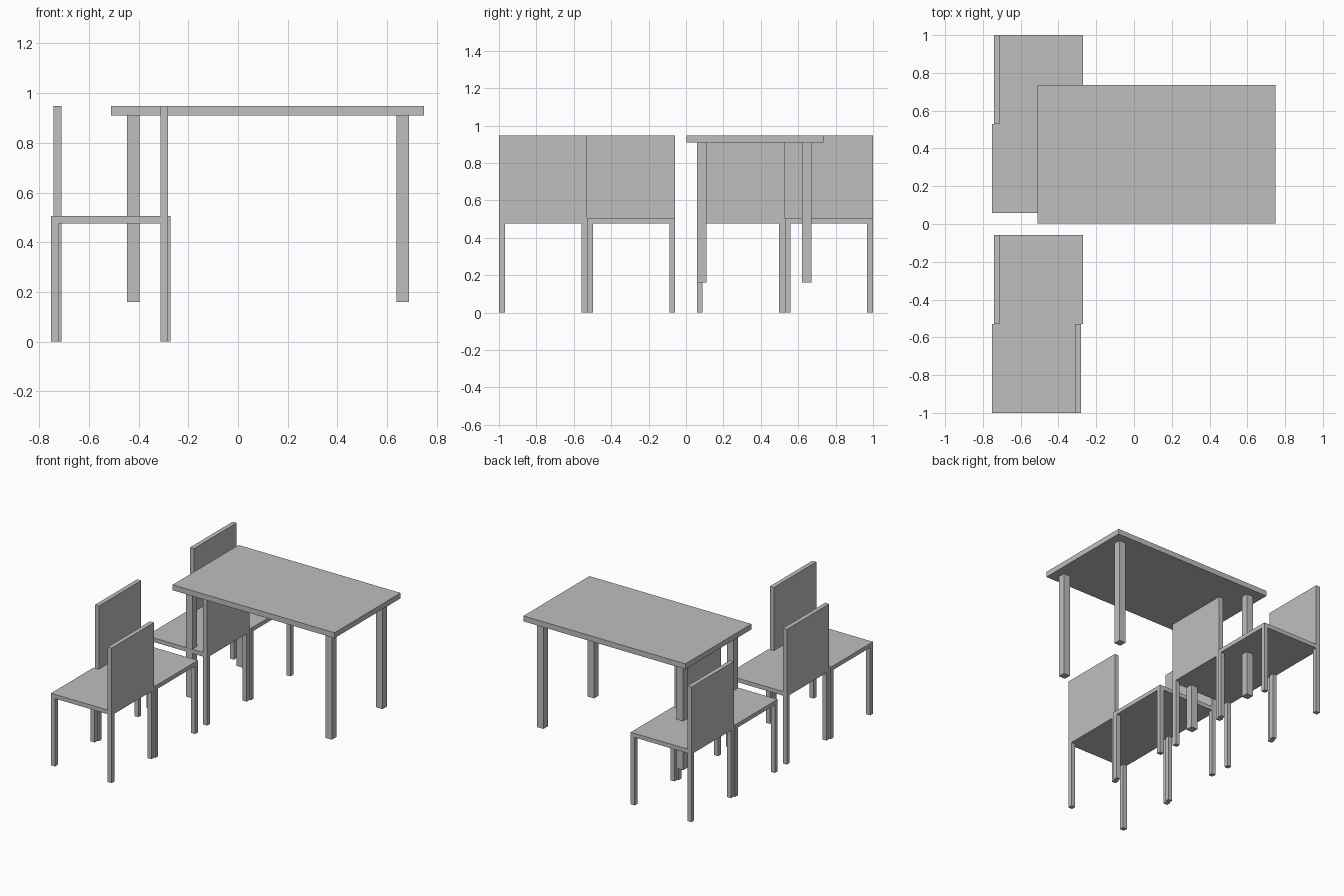
import bpy
from mathutils import Vector

cube = bpy.data.objects.get("Cube")
if cube:
    bpy.data.objects.remove(cube, do_unlink=True)

grey = bpy.data.materials.new("plain grey")
grey.use_nodes = True
colour = (0.52, 0.52, 0.52, 1)
grey.diffuse_color = colour
grey.node_tree.nodes["Principled BSDF"].inputs["Base Color"].default_value = colour


def box(name, low, high):
    """Box between two opposite corners."""
    low, high = Vector(low), Vector(high)
    bpy.ops.mesh.primitive_cube_add(size=1, location=(low + high) / 2)
    ob = bpy.context.object
    ob.name = name
    ob.scale = high - low
    bpy.ops.object.transform_apply(location=False, rotation=False, scale=True)
    ob.data.materials.append(grey)


def legs(name, x0, x1, y0, y1, z0, z1, thick):
    """Four square legs in the corners of a rectangle."""
    for side, x in (("right", x0), ("left", x1 - thick)):
        for end, y in (("front", y0), ("back", y1 - thick)):
            box(f"{name}_{end}_{side}_leg", (x, y, z0), (x + thick, y + thick, z1))


def chair(name, x, y, back_on_left):
    """Chair with its low corner at x, y and its backrest along one x side."""
    size, thick, seat_z, seat_top, top = 0.471, 0.031, 0.476, 0.505, 0.948
    legs(name, x, x + size, y, y + size, 0, seat_z, thick)
    box(name + "_seat", (x, y, seat_z), (x + size, y + size, seat_top))
    bx = x + size - thick if back_on_left else x
    box(name + "_backrest", (bx, y, seat_top), (bx + thick, y + size, top))


# Two back-to-front pairs of chairs
for pair, y in (("front", -1.0), ("rear", 0.058)):
    first, second = (True, False)
    chair(pair + "_chair_a", -0.752, y, first)
    chair(pair + "_chair_b", -0.742, y + 0.471, second)

# Table
box("table_top", (-0.51, 0.003, 0.91), (0.748, 0.735, 0.948))
legs("table", -0.447, 0.688, 0.059, 0.672, 0.16, 0.91, 0.051)
